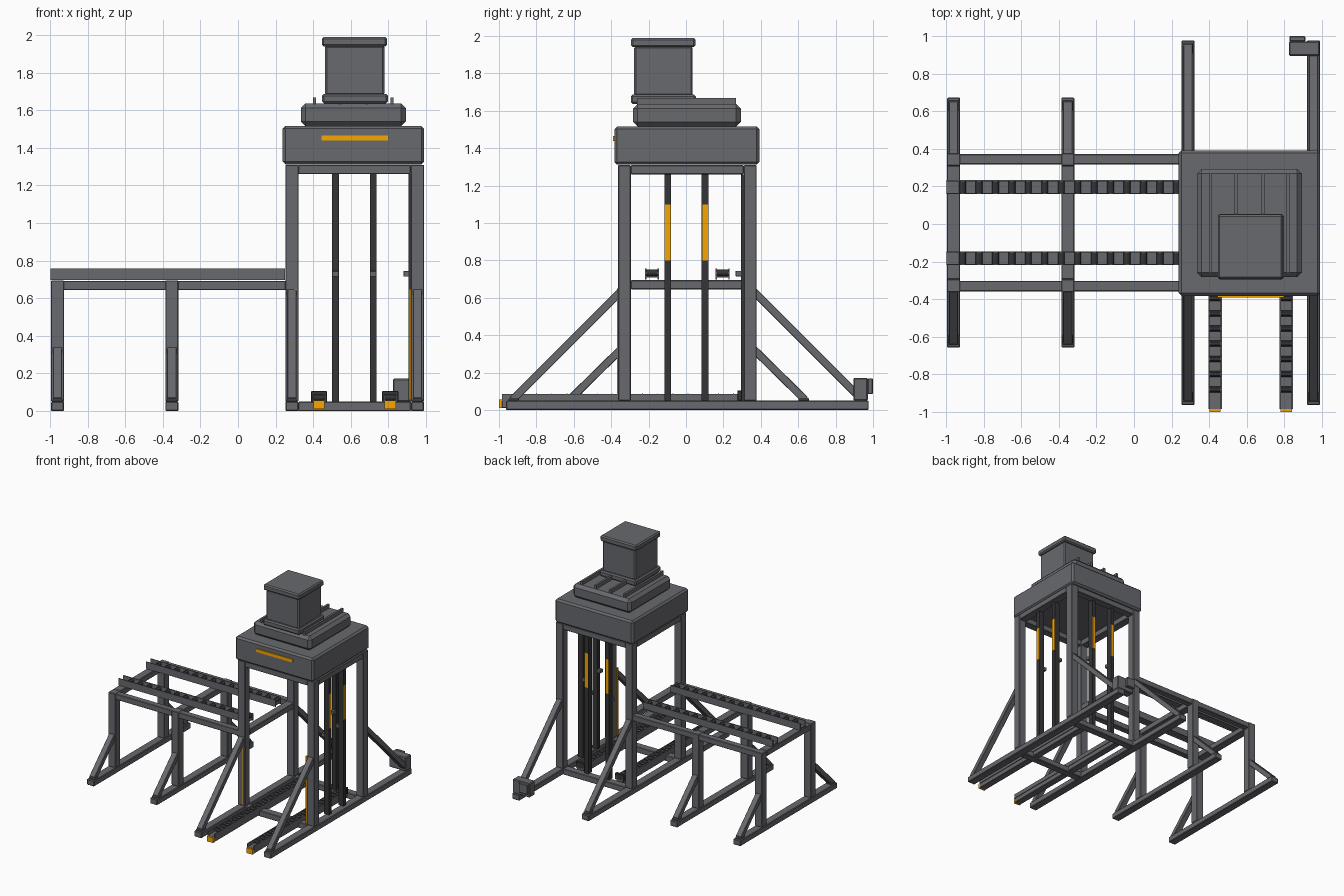
import bpy, math
from mathutils import Vector

if "Cube" in bpy.data.objects:
    bpy.data.objects.remove(bpy.data.objects["Cube"])

CY = 0.007  # frame centre line in y


def material(name, rgb):
    m = bpy.data.materials.new(name)
    m.diffuse_color = (*rgb, 1)
    m.use_nodes = True
    m.node_tree.nodes["Principled BSDF"].inputs["Base Color"].default_value = m.diffuse_color
    return m


ORANGE = material("orange", (0.95, 0.38, 0.0))
DARK = material("dark_grey", (0.035, 0.035, 0.038))
STEEL = material("steel_grey", (0.14, 0.142, 0.155))


def finish(ob, name, bevel, mat):
    ob.name = name
    ob.data.materials.append(mat)
    if bevel:
        mod = ob.modifiers.new("chamfer", 'BEVEL')
        mod.width = bevel
        mod.segments = 1
    return ob


def box(name, x, y, z, bevel=0.0, mat=STEEL):
    """Box from (min, max) pairs on each axis."""
    bpy.ops.mesh.primitive_cube_add(size=1)
    ob = bpy.context.object
    ob.location = [(a + b) / 2 for a, b in (x, y, z)]
    ob.scale = [b - a for a, b in (x, y, z)]
    bpy.ops.object.transform_apply(location=False, rotation=False, scale=True)
    return finish(ob, name, bevel, mat)


def side(s, near, far):
    """Y range mirrored about the frame centre line."""
    return tuple(sorted((CY + s * near, CY + s * far)))


def brace(name, x, p, q, width, thick):
    """Diagonal strut in a y-z plane from p to q."""
    a, b = Vector((x, *p)), Vector((x, *q))
    d = b - a
    ob = box(name, (-width / 2, width / 2), (-thick / 2, thick / 2),
             (-d.length / 2, d.length / 2), 0.003)
    ob.location = (a + b) / 2
    ob.rotation_euler = (math.atan2(-d.y, d.z), 0, 0)


def roller(name, loc, radius, length, axis):
    rot = (math.pi / 2, 0, 0) if axis == 'Y' else (0, math.pi / 2, 0)
    bpy.ops.mesh.primitive_cylinder_add(vertices=12, radius=radius, depth=length,
                                        location=loc, rotation=rot)
    finish(bpy.context.object, name, 0, DARK)
    bpy.ops.object.shade_smooth_by_angle()


def trestle(name, x, foot, brace_y, brace_z, post_top):
    """Floor rail, two posts and two outer braces."""
    box(name + "_floor_rail", x, (CY - foot, CY + foot), (0, 0.05), 0.005)
    xm = (x[0] + x[1]) / 2
    for s in (-1, 1):
        box(name + "_post", x, side(s, 0.302, 0.37), (0.05, post_top), 0.004)
        brace(name + "_brace", xm, (CY + s * brace_y, 0.055),
              (CY + s * 0.355, brace_z), 0.05, 0.042)
        box(name + "_brace_foot", (xm - 0.028, xm + 0.028),
            side(s, brace_y - 0.035, brace_y + 0.02), (0.049, 0.064), 0.004)


# Tower frame
XL, XR = (0.252, 0.322), (0.92, 0.99)
for x in (XL, XR):
    trestle("tower", x, 0.97, 0.935, 0.635, 1.31)
    box("tower_top_side_beam", x, (CY - 0.302, CY + 0.302), (1.26, 1.31), 0.004)
for s in (-1, 1):
    box("tower_top_beam", (0.32, 0.92), side(s, 0.302, 0.368), (1.26, 1.31), 0.004)
    box("tower_base_beam", (0.32, 0.92), side(s, 0.302, 0.368), (0, 0.05), 0.004)
box("tower_infeed_beam", XL, (CY - 0.302, CY + 0.302), (0.645, 0.695), 0.004)
for x in ((0.3, 0.31), (0.91, 0.921)):
    box("post_light_strip", x, (-0.369, -0.36), (0.06, 0.65), 0, ORANGE)

# Vertical guides with light strips and brackets, right side and back
for c in (-0.097, 0.102):
    y = (c - 0.018, c + 0.018)
    box("right_guide", (0.907, 0.955), y, (0.05, 1.26), 0, DARK)
    box("right_guide_light", (0.953, 0.958), (c - 0.015, c + 0.015), (0.8, 1.1), 0, ORANGE)
    box("right_guide_bracket", (0.88, 0.91), y, (0.715, 0.745), 0.002)
for c in (0.519, 0.719):
    x = (c - 0.018, c + 0.018)
    box("back_guide", x, (0.294, 0.342), (0.05, 1.26), 0, DARK)
    box("back_guide_light", (c - 0.015, c + 0.015), (0.34, 0.345), (0.8, 1.1), 0, ORANGE)
    box("back_guide_bracket", x, (0.265, 0.297), (0.715, 0.745), 0.002)

# Head housing and orange front strip
box("head_housing", (0.238, 0.99), (-0.383, 0.392), (1.312, 1.517), 0.015)
box("head_light_strip", (0.444, 0.797), (-0.39, -0.38), (1.438, 1.466), 0, ORANGE)

# Top tray with fins
box("top_tray", (0.335, 0.893), (-0.283, 0.293), (1.515, 1.637), 0.025)
for x in (0.407, 0.543, 0.685, 0.819):
    box("tray_fin", (x - 0.009, x + 0.009), (-0.262, 0.268), (1.63, 1.669))

# Drive block
box("drive_block_lower_flange", (0.447, 0.797), (-0.295, 0.053), (1.637, 1.687), 0.01)
box("drive_block_body", (0.463, 0.779), (-0.277, 0.036), (1.68, 1.945), 0.01)
box("drive_block_cap", (0.446, 0.793), (-0.293, 0.05), (1.94, 1.99), 0.01)

# Side conveyor support frame
for x in ((-0.995, -0.925), (-0.387, -0.317)):
    trestle("conveyor", x, 0.665, 0.63, 0.325, 0.695)
    box("conveyor_cross_beam", x, (CY - 0.302, CY + 0.302), (0.645, 0.695), 0.004)
for s in (-1, 1):
    box("conveyor_long_beam", (-0.93, 0.255), side(s, 0.31, 0.365), (0.643, 0.693), 0.004)

# Raised roller tracks along x
for c in (-0.182, 0.196):
    for s in (-1, 1):
        y = sorted((c + s * 0.03, c + s * 0.037))
        box("track_side", (-0.998, 0.25), y, (0.697, 0.757))
    box("track_bed", (-0.998, 0.25), (c - 0.031, c + 0.031), (0.708, 0.716))
    for i in range(14):
        roller("track_roller", (-0.912 + i * 0.0875, c, 0.734), 0.018, 0.062, 'Y')

# Floor roller tracks along y
for c in (0.431, 0.81):
    box("floor_track_beam", (c - 0.03, c + 0.03), (-0.985, 0.3), (0.012, 0.054), 0.003)
    box("floor_track_bed", (c - 0.035, c + 0.035), (-0.985, 0.3), (0.05, 0.058))
    for s in (-1, 1):
        x = sorted((c + s * 0.029, c + s * 0.036))
        box("floor_track_side", x, (-0.985, 0.3), (0.05, 0.086))
    for i in range(15):
        roller("floor_track_roller", (c, -0.88 + i * 0.081, 0.072), 0.016, 0.06, 'X')
    box("floor_track_end_light", (c - 0.03, c + 0.03), (-1.0, -0.983), (0.012, 0.056), 0, ORANGE)
    box("floor_track_stop", (c - 0.043, c + 0.043), (0.275, 0.3), (0.05, 0.106), 0.003, DARK)

# Rear control box
box("control_box", (0.825, 0.988), (0.895, 0.972), (0.05, 0.172), 0.006)
box("control_box_panel", (0.827, 0.912), (0.97, 1.0), (0.085, 0.17), 0.005)
